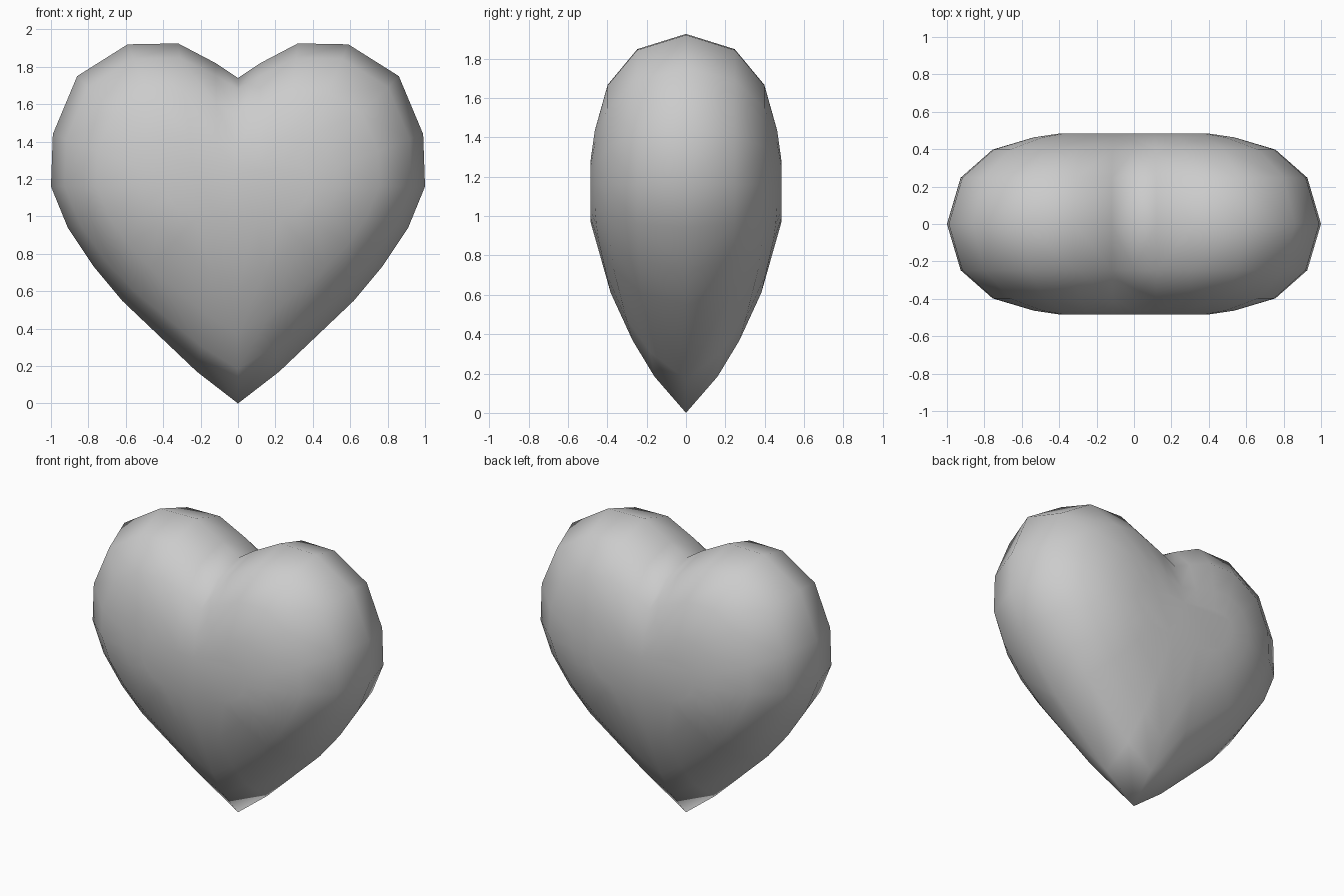
import bpy

if "Cube" in bpy.data.objects:
    bpy.data.objects.remove(bpy.data.objects["Cube"])

# Half outline from bottom tip round to the notch: rim x,z, front plateau x,z, sharpness
OUTLINE = [
    (0.00, 0.00, 0.00, 0.97, 1.0),
    (0.22, 0.17, 0.10, 0.97, 0.75),
    (0.62, 0.55, 0.23, 0.99, 0.25),
    (0.77, 0.73, 0.31, 1.03, 0.1),
    (0.91, 0.94, 0.36, 1.09, 0.0),
    (1.00, 1.16, 0.39, 1.16, 0.0),
    (0.99, 1.44, 0.39, 1.21, 0.0),
    (0.86, 1.75, 0.37, 1.25, 0.0),
    (0.59, 1.92, 0.32, 1.28, 0.0),
    (0.32, 1.925, 0.24, 1.28, 0.0),
    (0.12, 1.82, 0.11, 1.26, 0.0),
    (0.00, 1.74, 0.00, 1.24, 0.0),
]
DEPTH = 0.485
# Rim-to-plateau sections (inset, depth): full lobes and the sharper tip
ROUND = [(0, 0), (0.12, 0.51), (0.40, 0.82), (0.76, 0.955), (1, 1)]
SHARP = [(0, 0), (0.19, 0.33), (0.38, 0.56), (0.63, 0.79), (1, 1)]


def mix(a, b, t):
    return a + (b - a) * t


# Front right quarter of the heart, built as nested rings
verts, faces = [], []
n = len(OUTLINE)
for r, s in zip(ROUND, SHARP):
    for x, z, px, pz, sharp in OUTLINE:
        t, y = mix(r[0], s[0], sharp), mix(r[1], s[1], sharp)
        verts.append((mix(x, px, t), -DEPTH * y, mix(z, pz, t)))
for k in range(len(ROUND) - 1):
    for i in range(n - 1):
        a, b = k * n + i, (k + 1) * n + i
        faces.append((a, a + 1, b + 1, b))
faces.append(tuple(range(len(verts) - n, len(verts))))

mesh = bpy.data.meshes.new("heart")
mesh.from_pydata(verts, [], faces)
for p in mesh.polygons:
    p.use_smooth = True
heart = bpy.data.objects.new("heart", mesh)
bpy.context.collection.objects.link(heart)

# Mirror to the left half and the back
mirror = heart.modifiers.new("mirror", 'MIRROR')
mirror.use_axis = (True, True, False)
mirror.merge_threshold = 0.001
